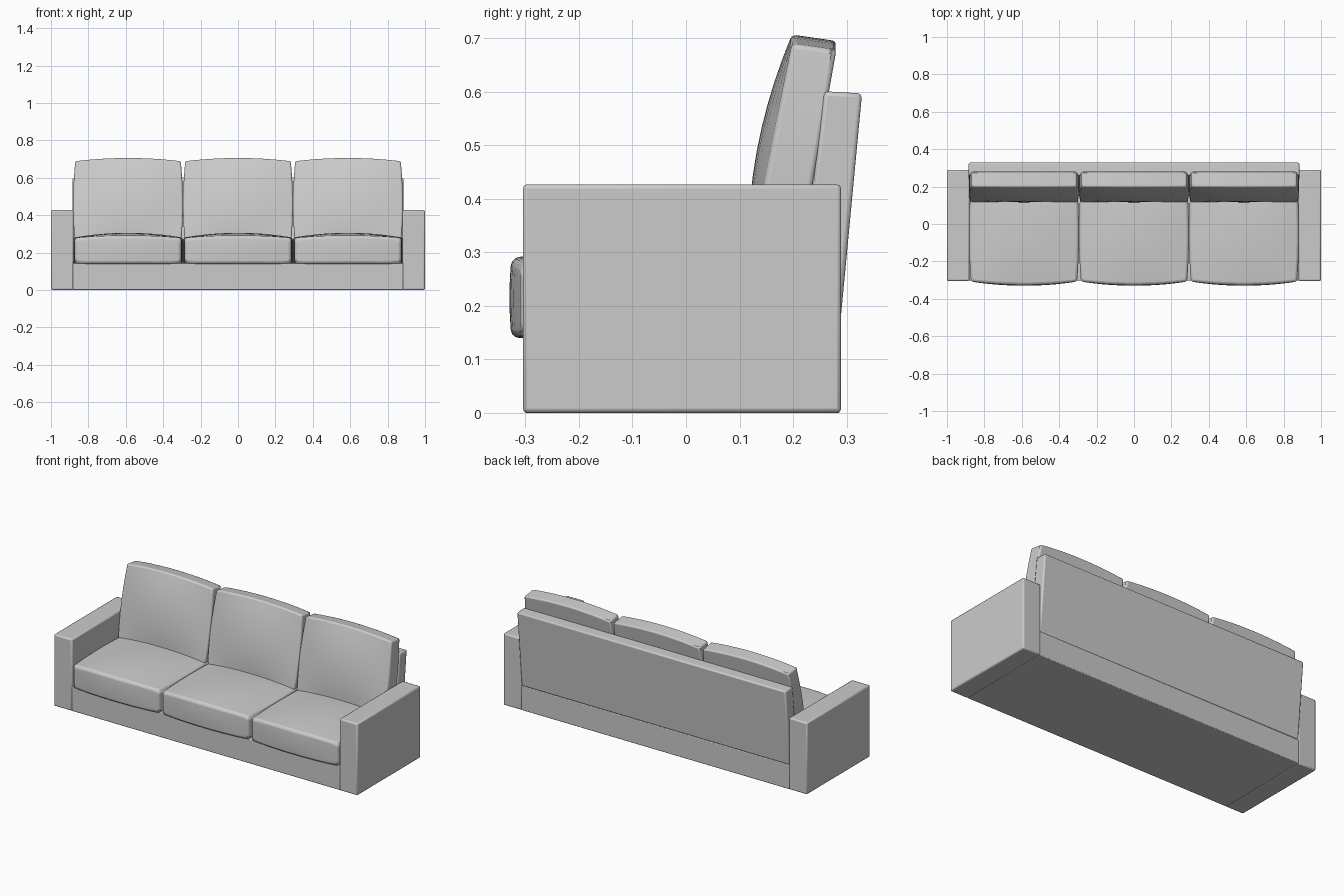
import bpy, bmesh

if "Cube" in bpy.data.objects:
    bpy.data.objects.remove(bpy.data.objects["Cube"])


def finish(name, bm, bevel, segments):
    """Turn a bmesh into a softly edged object."""
    bmesh.ops.recalc_face_normals(bm, faces=bm.faces[:])
    mesh = bpy.data.meshes.new(name)
    bm.to_mesh(mesh)
    bm.free()
    obj = bpy.data.objects.new(name, mesh)
    bpy.context.collection.objects.link(obj)
    mod = obj.modifiers.new("Soft edges", 'BEVEL')
    mod.width = bevel
    mod.segments = segments
    mod.limit_method = 'ANGLE'
    mod.angle_limit = 0.9
    bpy.ops.object.select_all(action='DESELECT')
    obj.select_set(True)
    bpy.context.view_layer.objects.active = obj
    bpy.ops.object.shade_smooth_by_angle(angle=0.6)
    return obj


def prism(name, profile, x0, x1, bevel=0.008):
    """Extrude a (y, z) profile along x."""
    bm = bmesh.new()
    face = bm.faces.new([bm.verts.new((x0, y, z)) for y, z in profile])
    new = bmesh.ops.extrude_face_region(bm, geom=[face])["geom"]
    bmesh.ops.translate(bm, vec=(x1 - x0, 0, 0),
                        verts=[v for v in new if isinstance(v, bmesh.types.BMVert)])
    return finish(name, bm, bevel, 2)


def cushion(name, shape, bevel):
    """Subdivided cube whose -1..1 coordinates are mapped by shape(u, v, w)."""
    bm = bmesh.new()
    bmesh.ops.create_cube(bm, size=2)
    bmesh.ops.subdivide_edges(bm, edges=bm.edges[:], cuts=9, use_grid_fill=True)
    for vert in bm.verts:
        vert.co = shape(*vert.co)
    return finish(name, bm, bevel, 3)


def mix(a, b, t):
    return a + (b - a) * (t + 1) / 2


def seat_shape(cx):
    def shape(u, v, w):
        pu, pv, pw = 1 - u * u, 1 - v * v, 1 - w * w
        x = cx + u * (0.284 + 0.010 * pv)
        y = mix(-0.308 - 0.018 * pu - 0.004 * pu * pw, 0.21, v)
        z = mix(0.140, 0.280 + 0.010 * pu + 0.016 * pu * pv, w)
        return x, y, z
    return shape


def back_shape(cx):
    def shape(u, v, w):
        pu, pv, pw = 1 - u * u, 1 - v * v, 1 - w * w
        x = cx + u * (0.286 + 0.008 * pw - 0.004 * max(w, 0))
        front = mix(0.117, 0.198, w) - 0.025 * pu * pw
        back = mix(0.210, 0.281, w)
        y = mix(front, back, v)
        z = mix(0.275, 0.690 - 0.006 * (v + 1) + 0.017 * pu, w)
        return x, y, z
    return shape


# Arms and base
box = lambda y0, y1, z1: [(y0, 0), (y1, 0), (y1, z1), (y0, z1)]
for side, label in ((-1, "left"), (1, "right")):
    prism(f"{label}_arm", box(-0.305, 0.29, 0.427), side * 0.88, side * 1.0)
prism("base", box(-0.302, 0.288, 0.145), -0.884, 0.884, 0.004)

# Leaning back panel
prism("back_panel", [(0.205, 0.143), (0.286, 0.143), (0.329, 0.597), (0.258, 0.601)],
      -0.884, 0.884)

# Three seat cushions and three back cushions
for cx, label in ((-0.588, "left"), (0, "middle"), (0.588, "right")):
    cushion(f"{label}_seat_cushion", seat_shape(cx), 0.016)
    cushion(f"{label}_back_cushion", back_shape(cx), 0.014)
